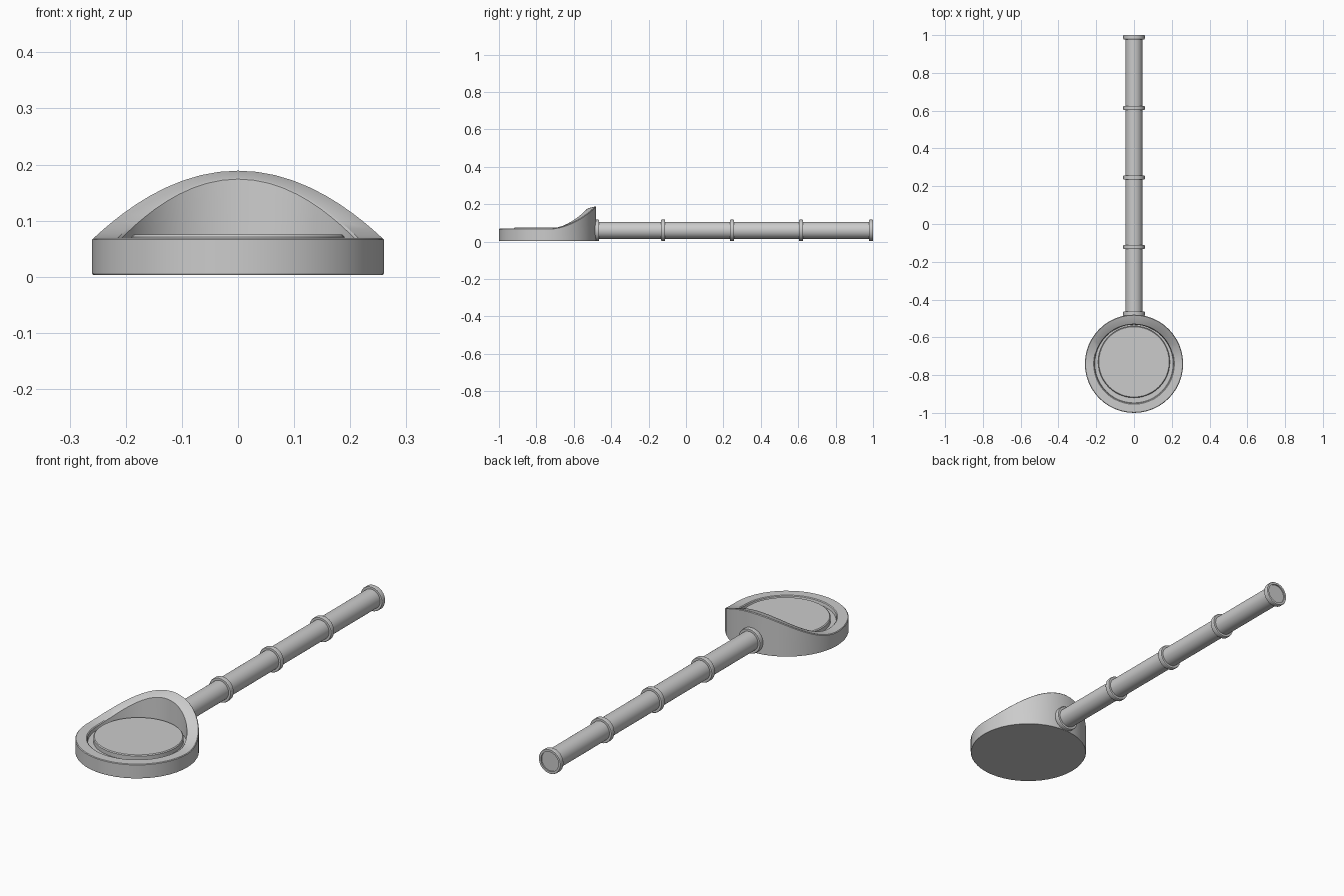
import bpy, bmesh, math
from mathutils import Matrix, Vector

if "Cube" in bpy.data.objects:
    bpy.data.objects.remove(bpy.data.objects["Cube"])

def lathe(name, loops, matrix, seg=48):
    """Spin loops (radius, height, rise) round local z; rise lifts the back (+y) half."""
    bm = bmesh.new()
    rings = []
    for r, z, rise in loops:
        ring = []
        for i in range(seg):
            a = 2 * math.pi * i / seg
            lift = rise * max(0, math.sin(a)) ** 2
            ring.append(bm.verts.new((r * math.cos(a), r * math.sin(a), z + lift)))
        rings.append(ring)
    for lo, hi in zip(rings, rings[1:]):
        for i in range(seg):
            j = (i + 1) % seg
            bm.faces.new((lo[i], lo[j], hi[j], hi[i]))
    bm.faces.new(rings[0][::-1])
    bm.faces.new(rings[-1])
    bmesh.ops.recalc_face_normals(bm, faces=bm.faces)
    mesh = bpy.data.meshes.new(name)
    bm.to_mesh(mesh)
    bm.free()
    obj = bpy.data.objects.new(name, mesh)
    obj.matrix_world = matrix
    bpy.context.collection.objects.link(obj)
    return obj

# Bowl: round tray whose rim sweeps up at the back
bowl_pos = Matrix.Translation((0, -0.74, 0))
lathe("bowl", [(0.258, 0.003, 0), (0.26, 0.006, 0), (0.26, 0.066, 0.12),
               (0.257, 0.069, 0.12), (0.214, 0.069, 0.108), (0.21, 0.066, 0.108),
               (0.207, 0.052, 0)], bowl_pos)

# Raised round pad inside the bowl
lathe("pad", [(0.19, 0.045, 0), (0.19, 0.071, 0), (0.186, 0.075, 0)],
      Matrix.Translation((0, -0.73, 0)))

# Handle: local z runs along +y
def along_y(y):
    return Matrix.Translation((0, y, 0.06)) @ Matrix.Rotation(-math.pi / 2, 4, 'X')

lathe("handle", [(0.045, 0, 0), (0.045, 1.484, 0)], along_y(-0.49), 32)

# Collars along the handle, slightly bevelled
for n, y in enumerate((-0.475, -0.122, 0.246, 0.615)):
    lathe(f"collar_{n + 1}", [(0.045, -0.011, 0), (0.055, -0.011, 0), (0.057, -0.008, 0),
                              (0.057, 0.008, 0), (0.055, 0.011, 0), (0.045, 0.011, 0)],
          along_y(y), 32)

# End cap with a recessed face
lathe("end_cap", [(0.045, -0.011, 0), (0.055, -0.011, 0), (0.057, -0.008, 0),
                  (0.057, 0.008, 0), (0.055, 0.011, 0), (0.045, 0.011, 0),
                  (0.045, 0.004, 0)], along_y(0.989), 32)

# Smooth shading with crisp edges
for obj in bpy.context.collection.objects:
    obj.select_set(True)
bpy.context.view_layer.objects.active = bpy.data.objects["bowl"]
bpy.ops.object.shade_smooth_by_angle(angle=math.radians(30))
